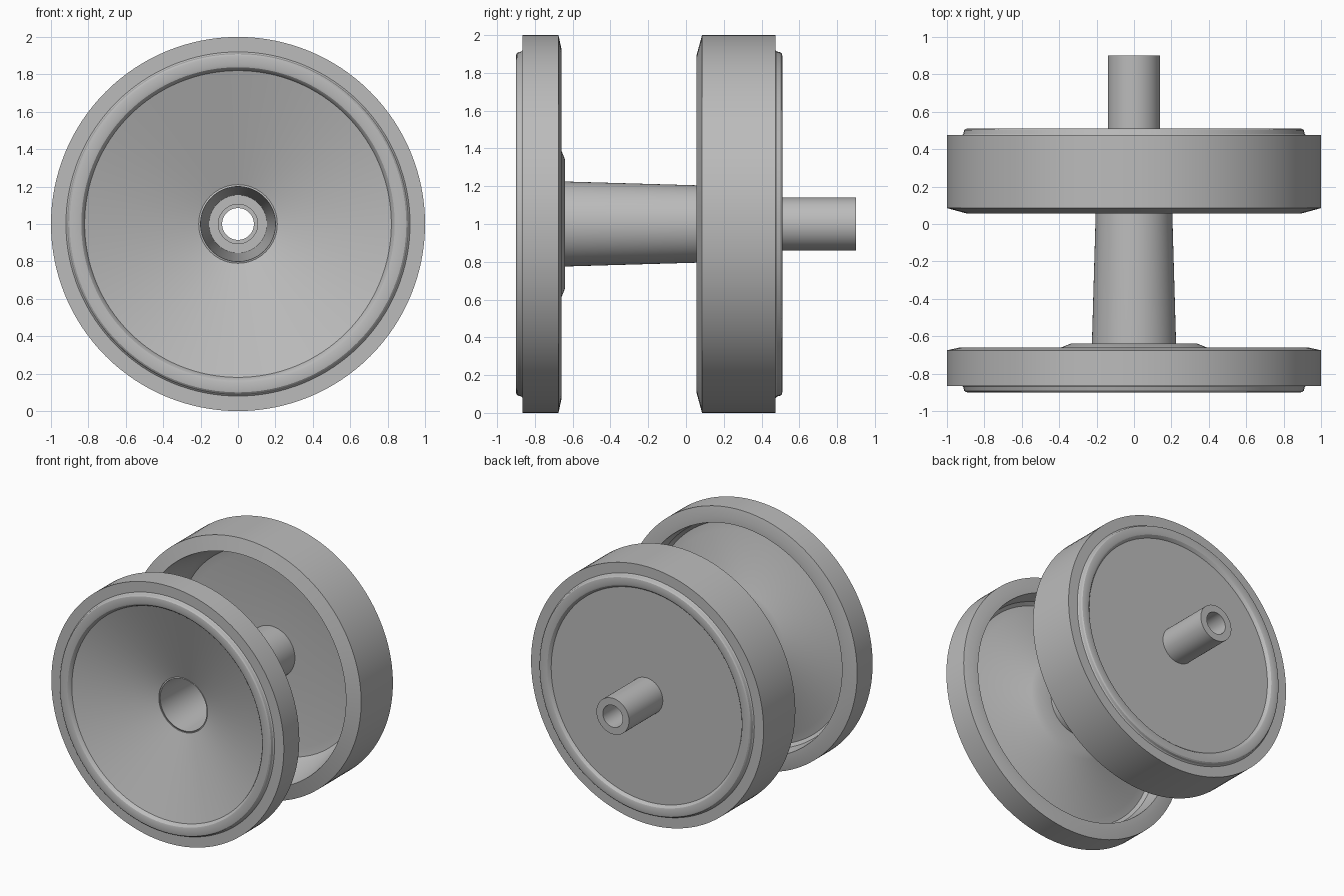
import bpy
import math

cube = bpy.data.objects.get("Cube")
if cube:
    bpy.data.objects.remove(cube, do_unlink=True)

SEGMENTS = 128
AXIS_HEIGHT = 1.0

grey = bpy.data.materials.new("plain_grey")
grey.use_nodes = True
colour = (0.5, 0.5, 0.5, 1)
grey.diffuse_color = colour
grey.node_tree.nodes["Principled BSDF"].inputs["Base Color"].default_value = colour


def lathe(name, profile):
    """Turn a closed (radius, y) profile around the horizontal axle."""
    count = len(profile)
    verts, faces = [], []
    for s in range(SEGMENTS):
        a = math.tau * s / SEGMENTS
        for r, y in profile:
            verts.append((r * math.cos(a), y, AXIS_HEIGHT + r * math.sin(a)))
        t = (s + 1) % SEGMENTS
        for i in range(count):
            j = (i + 1) % count
            faces.append((s * count + i, s * count + j,
                          t * count + j, t * count + i))
    mesh = bpy.data.meshes.new(name)
    mesh.from_pydata(verts, [], faces)
    mesh.materials.append(grey)
    obj = bpy.data.objects.new(name, mesh)
    bpy.context.collection.objects.link(obj)

    # Consistent outward normals and smooth turned surfaces
    bpy.ops.object.select_all(action='DESELECT')
    obj.select_set(True)
    bpy.context.view_layer.objects.active = obj
    bpy.ops.object.mode_set(mode='EDIT')
    bpy.ops.mesh.select_all(action='SELECT')
    bpy.ops.mesh.normals_make_consistent(inside=False)
    bpy.ops.object.mode_set(mode='OBJECT')
    bpy.ops.object.shade_smooth_by_angle(angle=math.radians(25))
    return obj


def lip(face_y, top_y, floor_y):
    """Raised rounded ring running inward from the rim face."""
    step = top_y - face_y
    return [(0.92, face_y), (0.913, face_y + 0.2 * step),
            (0.908, face_y + 0.75 * step), (0.9, face_y + 0.95 * step),
            (0.89, top_y), (0.85, top_y), (0.838, top_y - 0.1 * step),
            (0.828, top_y - 0.4 * step), (0.82, floor_y)]


# Front wheel: dished cone with a raised lip and a recessed back
lathe("front_wheel",
      [(1.0, -0.865)] + lip(-0.865, -0.9, -0.87) +
      [(0.21, -0.673), (0.21, -0.64), (0.34, -0.64), (0.39, -0.66),
       (0.78, -0.80), (0.84, -0.81), (0.865, -0.79), (0.88, -0.66),
       (0.93, -0.66), (1.0, -0.675)])

# Rear wheel: wide cup, open to the front, with a flat back web
lathe("rear_wheel",
      [(1.0, 0.475)] + lip(0.475, 0.51, 0.485) +
      [(0.12, 0.485), (0.12, 0.42), (0.73, 0.42), (0.79, 0.41),
       (0.82, 0.37), (0.89, 0.055), (1.0, 0.085)])

# Hollow tapered stem, open at the front, stepped down to a narrow bore
lathe("stem",
      [(0.2, -0.67), (0.225, -0.66), (0.225, -0.64), (0.205, 0.05),
       (0.195, 0.44), (0.105, 0.44), (0.105, 0.40), (0.155, 0.40)])

# Axle tube projecting from the back
lathe("axle_tube",
      [(0.085, 0.42), (0.14, 0.42), (0.14, 0.9), (0.085, 0.9)])
